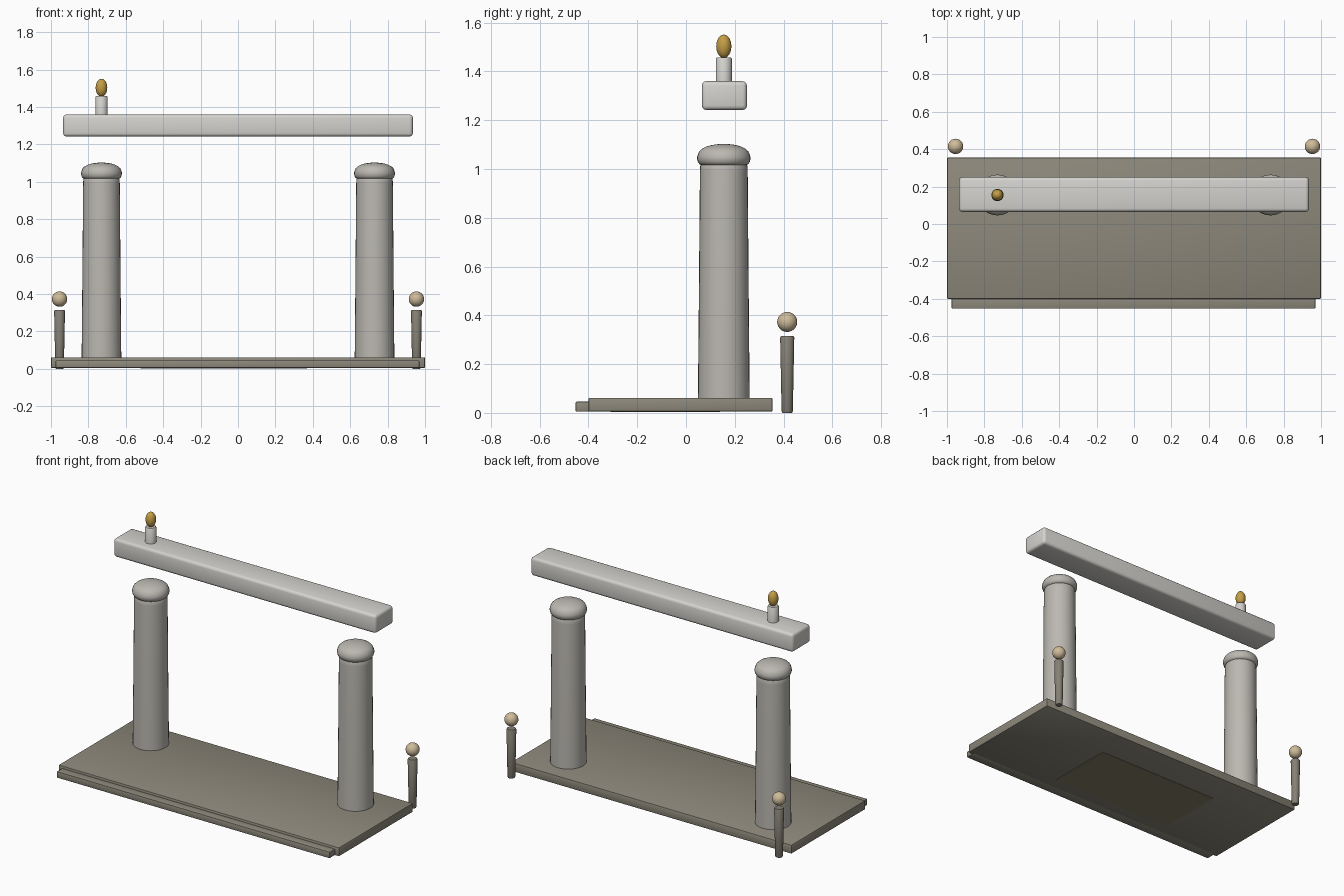
import bpy
import bmesh
import math

if "Cube" in bpy.data.objects:
    bpy.data.objects.remove(bpy.data.objects["Cube"])


def material(name, r, g, b):
    m = bpy.data.materials.new(name)
    m.diffuse_color = (r, g, b, 1)
    m.use_nodes = True
    m.node_tree.nodes["Principled BSDF"].inputs["Base Color"].default_value = m.diffuse_color
    return m


STONE = material("floor_stone", 0.27, 0.25, 0.20)
PILLAR = material("pillar_stone", 0.50, 0.48, 0.44)
PALE = material("pale_stone", 0.66, 0.65, 0.62)
GOLD = material("gold", 0.55, 0.34, 0.06)
TAN = material("tan", 0.62, 0.50, 0.32)
DARK = material("post_wood", 0.24, 0.22, 0.18)
OLIVE = material("olive_panel", 0.24, 0.21, 0.14)


def finish(name, bm, mat, angle=40):
    bmesh.ops.recalc_face_normals(bm, faces=bm.faces)
    me = bpy.data.meshes.new(name)
    bm.to_mesh(me)
    bm.free()
    ob = bpy.data.objects.new(name, me)
    bpy.context.collection.objects.link(ob)
    me.materials.append(mat)
    bpy.ops.object.select_all(action='DESELECT')
    ob.select_set(True)
    bpy.context.view_layer.objects.active = ob
    bpy.ops.object.shade_smooth_by_angle(angle=math.radians(angle))
    return ob


def box(name, lo, hi, mat, bevel=0.0, segments=3):
    bm = bmesh.new()
    bmesh.ops.create_cube(bm, size=1)
    for v in bm.verts:
        v.co = [(a + b) / 2 + c * (b - a) for a, b, c in zip(lo, hi, v.co)]
    if bevel:
        bmesh.ops.bevel(bm, geom=bm.edges[:], offset=bevel, segments=segments,
                        profile=0.5, affect='EDGES')
    return finish(name, bm, mat)


def lathe(name, x, y, profile, mat, sides=32):
    # profile: (radius, z) from bottom to top, closed with flat ends
    bm = bmesh.new()
    rings = []
    for r, z in profile:
        rings.append([bm.verts.new((x + r * math.cos(2 * math.pi * i / sides),
                                    y + r * math.sin(2 * math.pi * i / sides), z))
                      for i in range(sides)])
    for a, b in zip(rings, rings[1:]):
        for i in range(sides):
            j = (i + 1) % sides
            bm.faces.new((a[i], a[j], b[j], b[i]))
    bm.faces.new(rings[0][::-1])
    bm.faces.new(rings[-1])
    return finish(name, bm, mat)


def ball(name, centre, radii, mat):
    bm = bmesh.new()
    bmesh.ops.create_uvsphere(bm, u_segments=24, v_segments=16, radius=1)
    for v in bm.verts:
        v.co = [c + r * p for c, r, p in zip(centre, radii, v.co)]
    return finish(name, bm, mat)


# floor slab, front step and the panel showing underneath
box("floor_slab", (-1, -0.40, 0.005), (1, 0.355, 0.062), STONE, 0.006, 2)
box("front_step", (-0.975, -0.453, 0.005), (0.97, -0.38, 0.046), STONE, 0.005, 2)
box("underside_panel", (-0.52, -0.31, 0.003), (0.37, 0.14, 0.03), OLIVE)

# pillars with domed caps, and rear posts with floating orbs
for side, label in ((-1, "left"), (1, "right")):
    px, py = 0.73 * side, 0.155
    lathe(label + "_pillar", px, py,
          [(0.106, 0.02), (0.106, 0.07), (0.102, 0.50), (0.098, 0.99),
           (0.097, 1.012), (0.092, 1.022), (0.085, 1.026)], PILLAR)
    cap = [(0.085, 1.015), (0.098, 1.018), (0.106, 1.028), (0.109, 1.04),
           (0.109, 1.05), (0.106, 1.06)]
    cap += [(0.104 * math.cos(t), 1.062 + 0.041 * math.sin(t))
            for t in [math.radians(a) for a in (15, 30, 45, 58, 70, 80, 87)]]
    lathe(label + "_pillar_cap", px, py, cap, PILLAR)

    ox, oy = 0.954 * side, 0.415
    lathe(label + "_post", ox, oy,
          [(0.020, 0.0), (0.023, 0.006), (0.029, 0.309), (0.026, 0.315)], DARK, 20)
    ball(label + "_orb", (ox, oy, 0.373), (0.041, 0.041, 0.041), TAN)

# floating lintel beam
box("lintel", (-0.935, 0.065, 1.242), (0.935, 0.25, 1.36), PALE, 0.018, 3)

# candle and flame standing on the lintel
lathe("candle", -0.73, 0.155,
      [(0.033, 1.34), (0.033, 1.452), (0.029, 1.458)], PALE, 24)
ball("flame", (-0.73, 0.155, 1.503), (0.031, 0.031, 0.048), GOLD)
